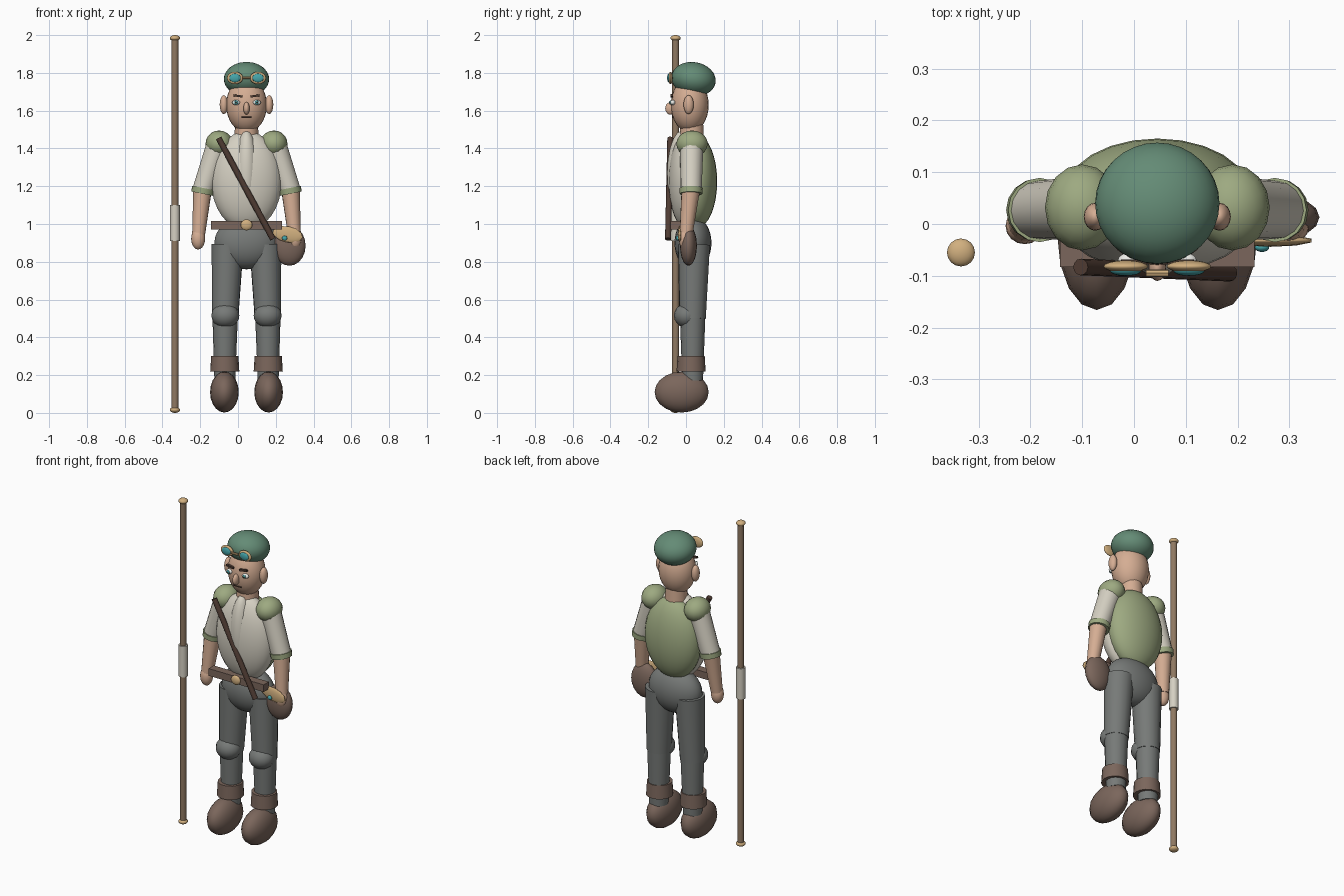
import bpy, math
from mathutils import Vector

CX = 0.045  # mirror plane of the figure


def mat(name, r, g, b):
    m = bpy.data.materials.new(name)
    m.diffuse_color = tuple((c / 255) ** 2.2 for c in (r, g, b)) + (1,)
    return m


CAP = mat("cap_green", 100, 138, 117)
VEST = mat("vest_green", 156, 168, 128)
SHIRT = mat("cream", 212, 207, 193)
SKIN = mat("skin", 212, 172, 146)
GREY = mat("trouser_grey", 118, 121, 119)
LEATHER = mat("leather", 122, 102, 92)
DARK = mat("dark_brown", 80, 62, 54)
WOOD = mat("wood", 142, 120, 98)
BRASS = mat("brass", 208, 174, 126)
TEAL = mat("teal", 72, 165, 170)
WHITE = mat("eye_white", 235, 235, 230)


def finish(name, m):
    o = bpy.context.object
    o.name = name
    o.data.materials.append(m)
    bpy.ops.object.shade_smooth_by_angle(angle=math.radians(40))
    return o


def ball(name, loc, radii, m, seg=16, rings=10, rot=(0, 0, 0)):
    bpy.ops.mesh.primitive_uv_sphere_add(segments=seg, ring_count=rings, radius=1,
                                         location=loc, rotation=rot)
    bpy.context.object.scale = radii
    return finish(name, m)


def rod(name, a, b, r1, r2, m, seg=16):
    a, b = Vector(a), Vector(b)
    d = b - a
    bpy.ops.mesh.primitive_cone_add(vertices=seg, radius1=r1, radius2=r2, depth=d.length,
                                    location=(a + b) / 2,
                                    rotation=d.to_track_quat('Z', 'Y').to_euler())
    return finish(name, m)


def box(name, loc, size, m, rot=(0, 0, 0)):
    bpy.ops.mesh.primitive_cube_add(size=1, location=loc, rotation=rot)
    bpy.context.object.scale = size
    return finish(name, m)


# head and cap
ball("head", (CX, 0.02, 1.63), (0.108, 0.1, 0.145), SKIN, 24, 16)
rod("neck", (CX, 0.03, 1.42), (CX, 0.03, 1.56), 0.065, 0.06, SKIN)
ball("cap", (CX, 0.04, 1.767), (0.12, 0.118, 0.09), CAP, 32, 16, (-0.17, 0, 0))
ball("nose", (CX, -0.083, 1.612), (0.017, 0.027, 0.033), SKIN)
rod("mouth", (CX - 0.026, -0.068, 1.565), (CX + 0.026, -0.068, 1.565), 0.004, 0.004, DARK, 8)

# torso
ball("shirt", (CX, 0.01, 1.23), (0.187, 0.103, 0.262), SHIRT, 24, 16)
ball("shirt_front", (CX, -0.02, 1.27), (0.065, 0.08, 0.225), SHIRT)
ball("vest_back", (CX, 0.058, 1.225), (0.18, 0.107, 0.245), VEST, 24, 16)
ball("hips", (CX, 0.037, 0.9), (0.17, 0.098, 0.14), GREY, 24, 16)
box("belt", (CX, -0.058, 0.993), (0.375, 0.05, 0.044), LEATHER)
ball("belt_buckle", (CX, -0.085, 0.995), (0.031, 0.014, 0.029), BRASS)
rod("shoulder_strap", (-0.103, -0.083, 1.455), (0.185, -0.095, 0.92), 0.016, 0.016, DARK, 12)

# paired parts
for side, s in (("right", -1), ("left", 1)):
    def p(x, y, z):
        return (CX + s * x, y, z)

    ball(f"ear_{side}", p(0.12, 0.014, 1.632), (0.022, 0.027, 0.05), SKIN)
    ball(f"eye_{side}", p(0.055, -0.07, 1.643), (0.021, 0.014, 0.014), WHITE)
    ball(f"iris_{side}", p(0.055, -0.083, 1.643), (0.01, 0.006, 0.011), TEAL, 12, 8)
    ball(f"pupil_{side}", p(0.055, -0.088, 1.643), (0.005, 0.003, 0.005), DARK, 8, 6)
    box(f"brow_{side}", p(0.045, -0.076, 1.678), (0.05, 0.014, 0.011), DARK, (0, -s * 0.15, 0))
    ball(f"goggle_rim_{side}", p(0.061, -0.082, 1.773), (0.043, 0.012, 0.033), BRASS)
    ball(f"goggle_lens_{side}", p(0.061, -0.091, 1.773), (0.03, 0.009, 0.023), TEAL)

    # arm
    ball(f"shoulder_pad_{side}", p(0.145, 0.032, 1.425), (0.072, 0.083, 0.07), VEST)
    rod(f"sleeve_{side}", p(0.15, 0.03, 1.42), p(0.23, 0.027, 1.18), 0.062, 0.056, SHIRT)
    rod(f"sleeve_cuff_{side}", p(0.227, 0.027, 1.19), p(0.233, 0.027, 1.16), 0.062, 0.06, VEST)
    rod(f"forearm_{side}", p(0.233, 0.025, 1.18), p(0.254, 0.0, 0.94), 0.049, 0.034, SKIN)
    ball(f"hand_{side}", p(0.256, -0.004, 0.922), (0.037, 0.035, 0.057), SKIN)

    # leg
    rod(f"thigh_{side}", p(0.1, 0.042, 0.89), p(0.113, 0.035, 0.5), 0.085, 0.07, GREY)
    ball(f"knee_{side}", p(0.112, 0.004, 0.515), (0.074, 0.068, 0.065), GREY)
    rod(f"shin_{side}", p(0.113, 0.035, 0.53), p(0.115, 0.035, 0.17), 0.068, 0.055, GREY)
    rod(f"boot_cuff_{side}", p(0.115, 0.027, 0.22), p(0.115, 0.027, 0.302), 0.077, 0.072, LEATHER)
    ball(f"boot_{side}", p(0.117, -0.023, 0.11), (0.076, 0.143, 0.108), LEATHER)

rod("goggle_bridge", (CX - 0.022, -0.095, 1.775), (CX + 0.022, -0.095, 1.775), 0.007, 0.007, BRASS, 8)

# hip pouch
ball("pouch", (0.272, 0.013, 0.885), (0.086, 0.045, 0.106), LEATHER)
ball("pouch_flap", (0.263, -0.032, 0.945), (0.085, 0.012, 0.042), BRASS, 10, 6, (0, 0.2, 0))
ball("pouch_stud", (0.247, -0.045, 0.925), (0.014, 0.009, 0.013), TEAL)

# staff
SX, SY = -0.334, -0.055
rod("staff", (SX, SY, 0.012), (SX, SY, 1.988), 0.019, 0.019, WOOD)
rod("staff_grip", (SX, SY, 0.91), (SX, SY, 1.1), 0.026, 0.026, SHIRT)
for name, z in (("bottom", 0.016), ("top", 1.984)):
    ball(f"staff_cap_{name}", (SX, SY, z), (0.027, 0.027, 0.016), BRASS)
